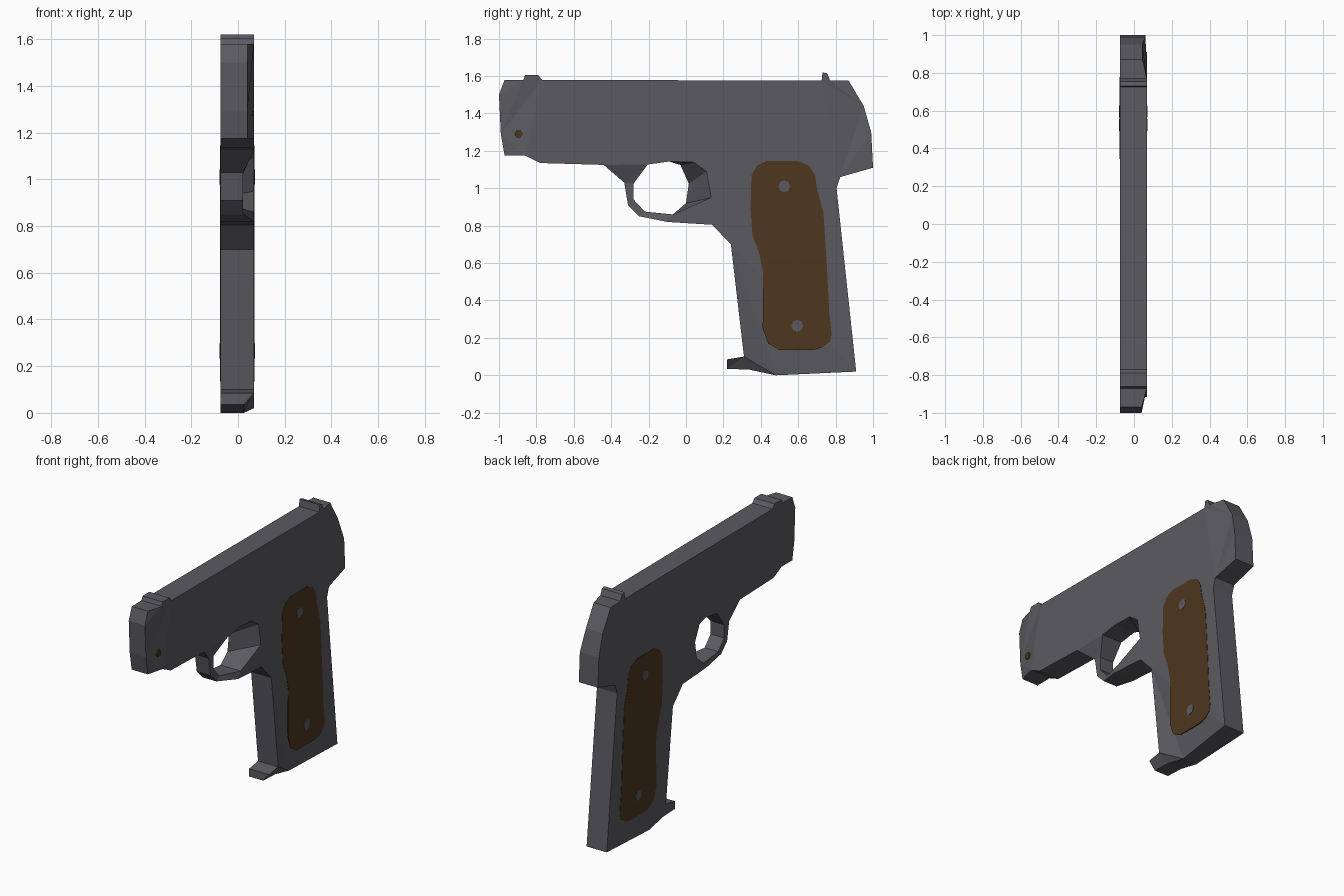
import bpy, bmesh, math

cube = bpy.data.objects.get("Cube")
if cube:
    bpy.data.objects.remove(cube, do_unlink=True)

LEFT, RIGHT = 0.068, -0.075   # side planes of the body


def make_material(name, color):
    mat = bpy.data.materials.new(name)
    mat.use_nodes = True
    mat.diffuse_color = color
    mat.node_tree.nodes["Principled BSDF"].inputs["Base Color"].default_value = color
    return mat


steel = make_material("dark steel grey", (0.105, 0.103, 0.118, 1))
wood = make_material("dark brown wood", (0.075, 0.038, 0.014, 1))


def add_object(name, bm, material):
    bmesh.ops.recalc_face_normals(bm, faces=bm.faces)
    mesh = bpy.data.meshes.new(name)
    bm.to_mesh(mesh)
    bm.free()
    mesh.materials.append(material)
    obj = bpy.data.objects.new(name, mesh)
    bpy.context.collection.objects.link(obj)
    return obj


def add_loop(bm, points):
    """Closed loop of edges in the side plane."""
    verts = [bm.verts.new((0, y, z)) for y, z in points]
    edges = [bm.edges.new((a, b)) for a, b in zip(verts, verts[1:] + verts[:1])]
    return verts, edges


def slab(name, near_loops, far_loops, near_x, far_x, material):
    """Solid between two matching sets of loops; near_x maps (y, z) to x."""
    bm = bmesh.new()
    near = [add_loop(bm, pts) for pts in near_loops]
    far = [add_loop(bm, pts) for pts in far_loops]
    # fill both caps while flat, holes included
    for side in (near, far):
        bmesh.ops.triangle_fill(bm, use_beauty=True, normal=(1, 0, 0),
                                edges=[e for _, edges in side for e in edges])
    # walls joining the caps
    for (a, _), (b, _) in zip(near, far):
        for i in range(len(a)):
            bm.faces.new((a[i - 1], a[i], b[i], b[i - 1]))
    for verts, _ in near:
        for v in verts:
            v.co.x = near_x(v.co.y, v.co.z)
    for verts, _ in far:
        for v in verts:
            v.co.x = far_x
    return add_object(name, bm, material)


def plate(name, points, x, thickness, material):
    return slab(name, [points], [points], lambda y, z: x + thickness, x, material)


def disc(center, radius, sides=8):
    steps = [math.tau * i / sides for i in range(sides)]
    return [(center[0] + radius * math.cos(a), center[1] + radius * math.sin(a))
            for a in steps]


# Body outline: slide top with sights, rear, grip, guard, muzzle
slide = [(-0.97, 1.58), (-0.87, 1.58), (-0.86, 1.605), (-0.79, 1.605), (-0.77, 1.58),
         (0.725, 1.575), (0.73, 1.62), (0.755, 1.615), (0.77, 1.577), (0.87, 1.575),
         (0.95, 1.44), (0.99, 1.3), (1, 1.11)]
grip = [(0.825, 1.06), (0.805, 1), (0.91, 0.02), (0.48, 0), (0.34, 0.03),
        (0.22, 0.035), (0.22, 0.085), (0.31, 0.1), (0.24, 0.7), (0.14, 0.805)]
guard = [(-0.1, 0.82), (-0.25, 0.85), (-0.31, 0.91), (-0.33, 1.03), (-0.44, 1.125)]
muzzle = [(-0.78, 1.135), (-0.86, 1.175), (-0.97, 1.175), (-0.99, 1.29), (-1, 1.5)]
outline = slide + grip + guard + muzzle

# Trigger opening: its rear edge flares outward on the left side
opening_front = [(-0.07, 0.86), (-0.22, 0.875), (-0.28, 0.94), (-0.28, 1.025),
                 (-0.205, 1.127), (-0.09, 1.143)]
opening_rear = [(-0.03, 1.125), (0.015, 1.025), (0, 0.92)]
opening_flare = [(0.04, 1.14), (0.11, 1.09), (0.135, 0.95)]


def body_left_x(y, z):
    if y < -0.95:                  # bevelled muzzle
        return 0.04
    if y < -0.15 and z < 1.1:      # thinner trigger guard
        return 0.022
    if z < 0.04 and y < 0.5:       # tapered heel
        return 0.025
    if y > 0.86 and z > 1.05:      # bevelled rear of the slide
        return 0.045 if z > 1.4 else 0.06
    return LEFT


slab("pistol_body", [outline, opening_front + opening_flare],
     [outline, opening_front + opening_rear], body_left_x, RIGHT, steel)

# Grip panels and their screws on both sides
panel = [(0.35, 1.07), (0.38, 1.12), (0.43, 1.145), (0.6, 1.145), (0.66, 1.12),
         (0.69, 1.07), (0.7, 1), (0.735, 0.87), (0.755, 0.55), (0.765, 0.35),
         (0.778, 0.22), (0.77, 0.18), (0.73, 0.15), (0.68, 0.135), (0.5, 0.135),
         (0.44, 0.17), (0.41, 0.25), (0.413, 0.55), (0.39, 0.66), (0.355, 0.75),
         (0.345, 0.9)]
for side, x, out in (("left", LEFT, 1), ("right", RIGHT, -1)):
    plate("grip_panel_" + side, panel, x - out * 0.004, out * 0.006, wood)
    for place, center in (("upper", (0.525, 1.01)), ("lower", (0.595, 0.265))):
        plate(f"{place}_screw_{side}", disc(center, 0.032), x, out * 0.004, steel)

# Small pin near the muzzle
plate("muzzle_pin", disc((-0.895, 1.29), 0.022, 6), LEFT - 0.009, 0.009, wood)
